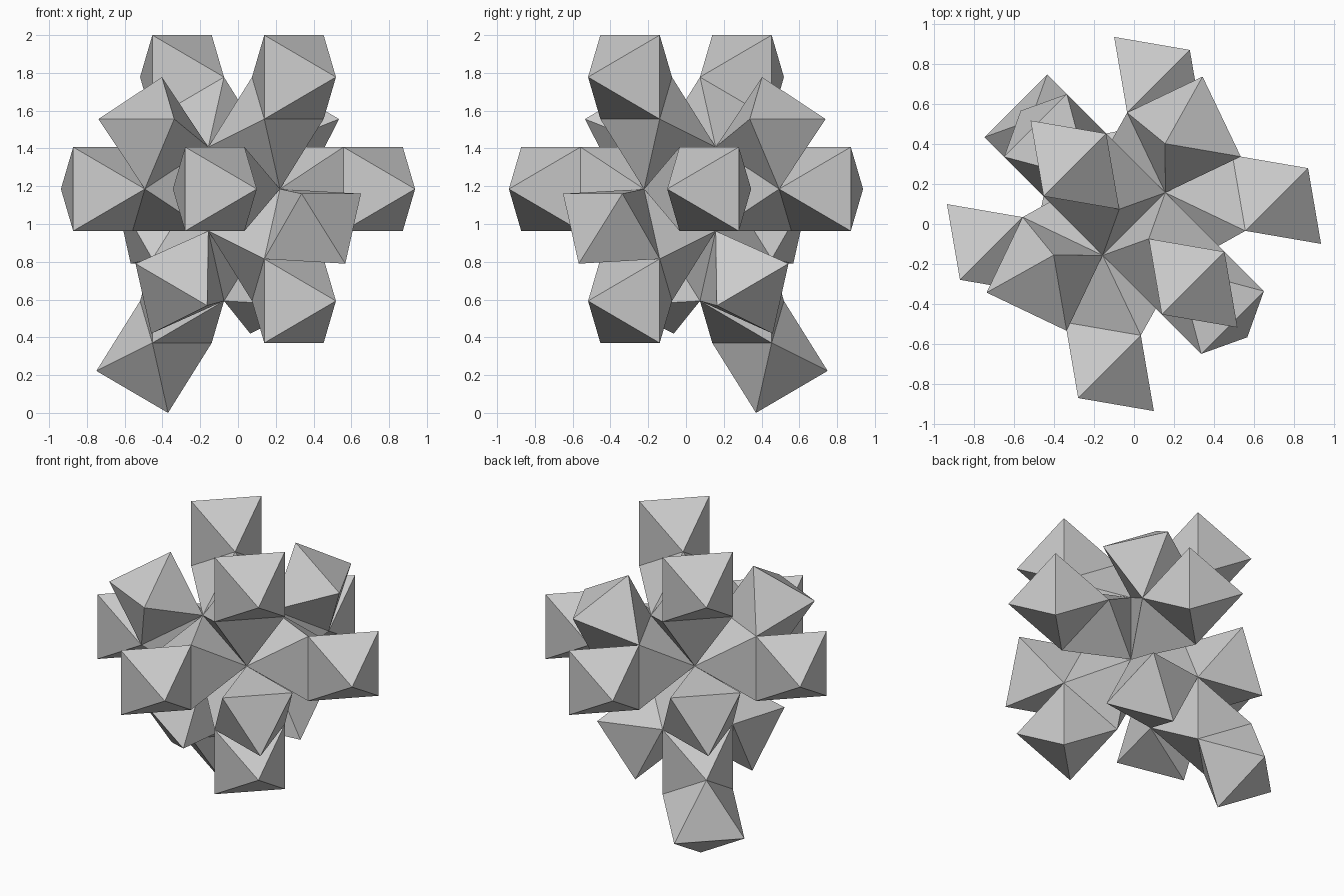
import bpy
import bmesh
from itertools import product
from mathutils import Vector

if "Cube" in bpy.data.objects:
    bpy.data.objects.remove(bpy.data.objects["Cube"], do_unlink=True)

EDGE = 4 / 9                       # edge of every octahedron
HALF = EDGE / 2
DIAG = EDGE / 8 ** 0.5             # half edge split over x and y

grey = bpy.data.materials.new("plain_grey")
grey.use_nodes = True
colour = (0.6, 0.6, 0.6, 1)
grey.diffuse_color = colour
grey.node_tree.nodes["Principled BSDF"].inputs["Base Color"].default_value = colour


def add_octahedron(name, solid):
    """Mesh one octahedron given as (centre, three half axes)."""
    centre, axes = solid
    bm = bmesh.new()
    tips = {(i, s): bm.verts.new(centre + s * axes[i]) for i in range(3) for s in (1, -1)}
    for signs in product((1, -1), repeat=3):
        bm.faces.new([tips[i, s] for i, s in enumerate(signs)])
    bmesh.ops.recalc_face_normals(bm, faces=bm.faces)
    mesh = bpy.data.meshes.new(name)
    bm.to_mesh(mesh)
    bm.free()
    mesh.materials.append(grey)
    bpy.context.collection.objects.link(bpy.data.objects.new(name, mesh))


def grow(name, solid, signs):
    """Glue a mirrored octahedron on one face; its axes point to the shared face."""
    centre, axes = solid
    corners = [centre + s * a for s, a in zip(signs, axes)]
    new_centre = sum(corners, Vector()) * 2 / 3 - centre
    child = (new_centre, [c - new_centre for c in corners])
    add_octahedron(name, child)
    return child


# Central octahedron, resting on an edge
core = (Vector((0, 0, 6 * EDGE * 4 / 9)),
        [Vector((DIAG, DIAG, HALF)), Vector((-DIAG, -DIAG, HALF)),
         Vector((HALF, -HALF, 0))])
add_octahedron("core", core)

# Arms: inner and outer octahedron on each of the eight faces
AHEAD = (-1, -1, -1)
ARMS = {
    "upper_front": (1, 1, 1), "upper_back": (1, 1, -1),
    "lower_front": (-1, -1, 1), "lower_back": (-1, -1, -1),
    "left_side": (1, -1, 1), "back_side": (1, -1, -1),
    "front_side": (-1, 1, 1), "right_side": (-1, 1, -1),
}
inner, outer = {}, {}
for name, signs in ARMS.items():
    inner[name] = grow(name + "_inner_arm", core, signs)
    outer[name] = grow(name + "_outer_arm", inner[name], AHEAD)

# Side branches on the inner arms
BRANCHES = [
    ("right_side", "upper_branch", (-1, 1, -1)),
    ("back_side", "upper_branch", (1, -1, -1)),
    ("lower_front", "raised_branch", (-1, -1, 1)),
    ("lower_back", "raised_branch", (-1, -1, 1)),
    ("lower_back", "right_branch", (1, -1, -1)),
    ("lower_back", "left_branch", (-1, 1, -1)),
]
for arm, label, signs in BRANCHES:
    grow(arm + "_" + label, inner[arm], signs)

# Lowest octahedron, the foot
grow("foot", outer["lower_back"], AHEAD)
